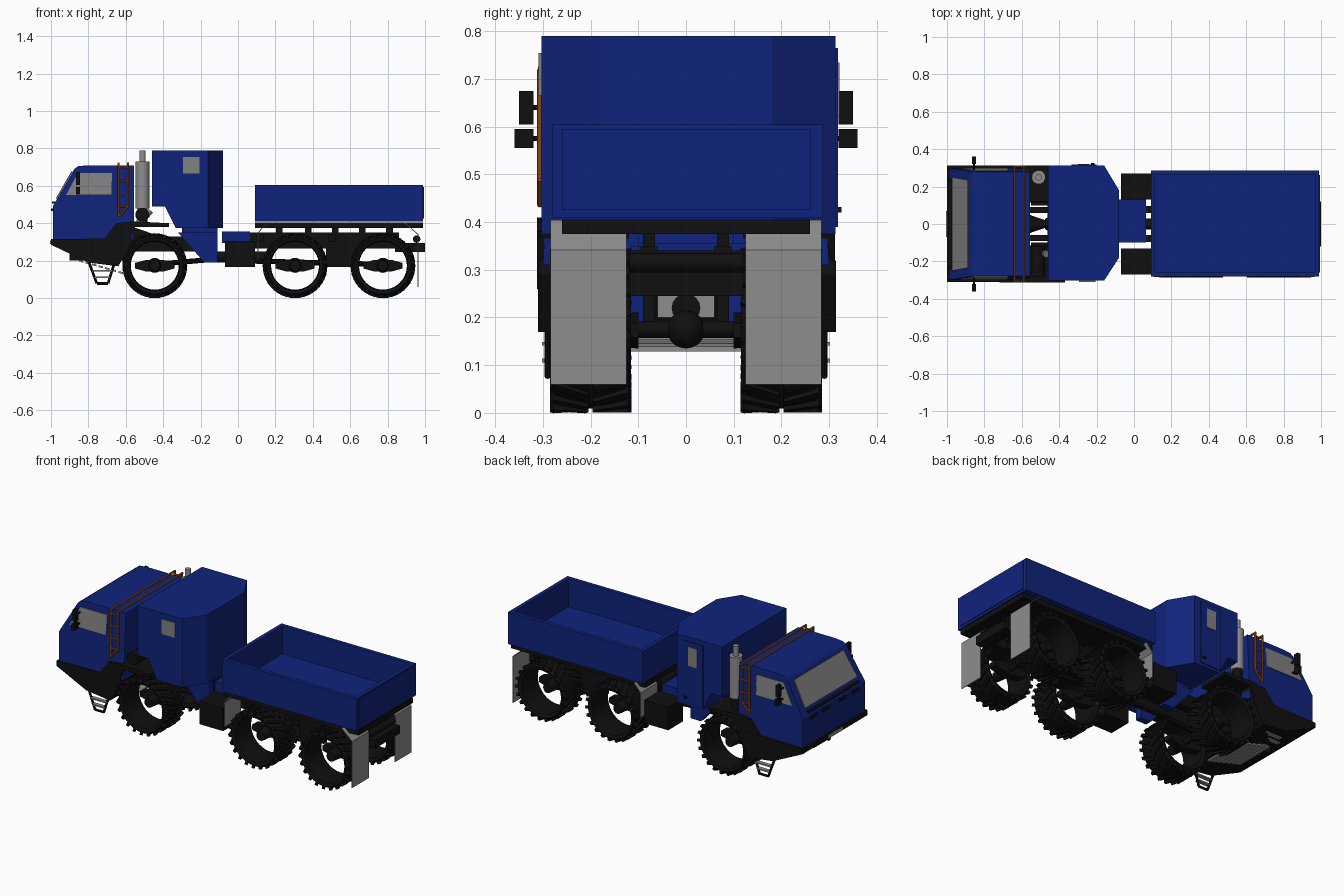
import bpy, bmesh, math
from mathutils import Vector, Matrix

if "Cube" in bpy.data.objects:
    bpy.data.objects.remove(bpy.data.objects["Cube"], do_unlink=True)


def material(name, rgb):
    m = bpy.data.materials.new(name)
    m.use_nodes = True
    m.diffuse_color = (*rgb, 1)
    m.node_tree.nodes["Principled BSDF"].inputs["Base Color"].default_value = (*rgb, 1)
    return m


BLUE = material("deep blue paint", (0.005, 0.017, 0.2))
BLACK = material("black", (0.005, 0.005, 0.005))
GREY = material("mid grey", (0.27, 0.27, 0.27))
GLASS = material("grey glass", (0.22, 0.22, 0.22))
ORANGE = material("orange", (0.42, 0.1, 0.01))


def finish(name, bm, mat, smooth=False):
    bmesh.ops.recalc_face_normals(bm, faces=bm.faces)
    me = bpy.data.meshes.new(name)
    bm.to_mesh(me)
    bm.free()
    me.materials.append(mat)
    ob = bpy.data.objects.new(name, me)
    bpy.context.collection.objects.link(ob)
    if smooth:
        bpy.ops.object.select_all(action='DESELECT')
        ob.select_set(True)
        bpy.context.view_layer.objects.active = ob
        bpy.ops.object.shade_smooth_by_angle(angle=math.radians(35))
    return ob


def extruded(name, pts, push, mat):
    """Polygon of 3D points pushed along a vector."""
    bm = bmesh.new()
    f = bm.faces.new([bm.verts.new(p) for p in pts])
    out = bmesh.ops.extrude_face_region(bm, geom=[f])
    vs = [v for v in out["geom"] if isinstance(v, bmesh.types.BMVert)]
    bmesh.ops.translate(bm, verts=vs, vec=push)
    return finish(name, bm, mat)


def prism(name, xz, y0, y1, mat):
    return extruded(name, [(x, y0, z) for x, z in xz], (0, y1 - y0, 0), mat)


def box(name, x0, x1, y0, y1, z0, z1, mat):
    return prism(name, [(x0, z0), (x1, z0), (x1, z1), (x0, z1)], y0, y1, mat)


def tube(name, a, b, r, mat, segs=10, r2=None):
    a, b = Vector(a), Vector(b)
    d = b - a
    bm = bmesh.new()
    mx = Matrix.Translation((a + b) / 2) @ d.to_track_quat('Z', 'Y').to_matrix().to_4x4()
    bmesh.ops.create_cone(bm, cap_ends=True, segments=segs, radius1=r,
                          radius2=r if r2 is None else r2, depth=d.length, matrix=mx)
    return finish(name, bm, mat, True)


def pair(fn, name, *args):
    """Run a part builder on both sides."""
    for side, s in (("right", -1), ("left", 1)):
        fn(side + "_" + name, s, *args)


def side_prism(name, s, xz, y0, y1, mat):
    prism(name, xz, s * y0, s * y1, mat)


def side_box(name, s, x0, x1, y0, y1, z0, z1, mat):
    box(name, x0, x1, s * y0, s * y1, z0, z1, mat)


# Cab: side profile, narrowing towards the roof
def cab_half(z):
    return 0.3 - max(0, z - 0.5) * 0.1


cab = prism("cab", [(-.99, .31), (-.99, .49), (-.875, .69), (-.855, .705), (-.80, .71),
                    (-.556, .71), (-.556, .31)], -1, 1, BLUE)
for v in cab.data.vertices:
    v.co.y *= cab_half(v.co.z)
extruded("windscreen", [(-.968, -.25, .53), (-.968, .25, .53), (-.885, .235, .675),
                        (-.885, -.235, .675)], (-.006, 0, .003), GLASS)
box("wiper_strip", -.995, -.975, -.24, .24, .505, .515, BLACK)
for i, y in enumerate((-.2, -.08, .08, .2)):
    box(f"front_vent_{i}", -1.0, -.985, y - .03, y + .03, .465, .48, BLACK)


def side_window(name, s):
    pts = [(-.92, .55), (-.855, .67), (-.675, .67), (-.675, .55)]
    extruded(name, [(x, s * (cab_half(z) - .002), z) for x, z in pts], (0, s * .006, 0), GLASS)


def mirror(name, s):
    box(name, -.865, -.845, s * .32, s * .35, .605, .675, BLACK)
    box(name + "_lower", -.865, -.845, s * .32, s * .36, .555, .595, BLACK)
    tube(name + "_arm", (-.855, s * .285, .64), (-.855, s * .33, .64), .005, BLACK)
    tube(name + "_lower_arm", (-.855, s * .285, .575), (-.855, s * .33, .575), .005, BLACK)


pair(side_window, "cab_window")
pair(mirror, "mirror")

# Bumper, belly guard and fenders
prism("front_bumper", [(-1, .315), (-1, .285), (-.8, .19), (-.64, .17), (-.57, .29),
                       (-.57, .32)], -.31, .314, BLACK)
box("number_panel", -1.004, -.998, -.07, .07, .288, .308, GREY)
for i in range(7):
    x = -.85 + i * .035
    z = .205 - i * .01
    prism(f"belly_slat_{i}", [(x, z), (x + .024, z - .006), (x + .024, z - .016), (x, z - .01)],
          -.13, .13, GREY)
pair(side_prism, "front_fender", [(-.72, .31), (-.65, .40), (-.56, .41), (-.37, .40), (-.37, .38),
                                  (-.55, .38), (-.60, .26), (-.64, .26)], .12, .312, BLACK)


# Boarding steps under the cab
def step(name, s):
    y = s * .29
    path = [(-.80, .2), (-.755, .078), (-.695, .078), (-.66, .19)]
    for i in range(3):
        (xa, za), (xb, zb) = path[i:i + 2]
        tube(f"{name}_frame_{i}", (xa, y, za), (xb, y, zb), .007, BLACK)
    for z in (.11, .145):
        w = .03 + (z - .078) * .36
        box(f"{name}_tread_{z}", -.725 - w, -.725 + w, y - .012, y + .012, z - .004, z + .004, GREY)


pair(step, "step")


# Orange ladders joined over the roof
def ladder(name, s):
    y = s * .306
    for x, low in ((-.638, .435), (-.588, .49)):
        tube(f"{name}_rail_{x}", (x, y, low), (x, y, .72), .006, ORANGE)
    tube(name + "_foot", (-.638, y, .435), (-.588, y, .49), .006, ORANGE)
    for z in (.49, .55, .625, .70):
        tube(f"{name}_rung_{z}", (-.638, y, z), (-.588, y, z), .005, ORANGE)


pair(ladder, "ladder")
for x in (-.638, -.588):
    tube(f"roof_rail_{x}", (x, -.31, .72), (x, .31, .72), .006, ORANGE)

# Exhaust stack and air filter behind the cab
tube("exhaust_stack", (-.51, .25, .48), (-.51, .25, .73), .037, GREY, 20)
tube("exhaust_tip", (-.51, .25, .73), (-.51, .25, .79), .017, GREY, 14)
tube("air_filter", (-.512, -.28, .445), (-.512, -.12, .445), .037, BLACK, 20)
tube("exhaust_elbow", (-.51, .25, .40), (-.51, .25, .48), .028, BLACK, 14)
tube("intake_pipe", (-.53, -.16, .40), (-.47, -.16, .47), .02, GREY, 12)

# Crew box: plan with cut rear corners, front lower edge cut away
crew = extruded("crew_box", [(-.46, -.303, .375), (-.16, -.303, .375), (-.08, -.18, .375),
                             (-.08, .18, .375), (-.16, .313, .375), (-.46, .313, .375)],
                (0, 0, .415), BLUE)
cut = prism("crew_box_cutter", [(-.5, .3), (-.33, .37), (-.39, .49), (-.5, .49)], -.5, .5, BLUE)
cut.hide_render = True
cut.hide_viewport = True
mod = crew.modifiers.new("lower cut", 'BOOLEAN')
mod.operation = 'DIFFERENCE'
mod.solver = 'EXACT'
mod.object = cut
box("crew_window_right", -.295, -.205, -.309, -.30, .665, .755, GLASS)
box("crew_door", -.335, -.20, .31, .319, .39, .765, BLUE)
box("crew_door_window", -.30, -.24, .317, .322, .62, .735, GLASS)
box("crew_door_handle", -.23, -.21, .317, .326, .42, .432, BLACK)

# Articulated joint and side tanks
pair(side_prism, "joint_bracket", [(-.32, .35), (-.11, .35), (-.11, .19), (-.18, .19)],
     .075, .115, BLUE)
box("joint_cross_plate", -.30, -.11, -.10, .10, .34, .378, BLUE)
box("joint_block", -.085, .065, -.10, .13, .295, .355, BLUE)
tube("joint_shaft", (-.2, 0, .22), (.15, 0, .22), .03, BLACK, 16)
pair(side_box, "side_tank", -.07, .09, .13, .27, .165, .305, BLACK)

# Chassis rails and cross members
pair(side_box, "front_rail", -.9, -.12, .06, .09, .25, .33, BLACK)
pair(side_box, "rear_rail", .0, .86, .06, .095, .265, .35, BLACK)
pair(side_box, "bogie_hanger", .47, .64, .065, .09, .165, .27, BLACK)
pair(side_box, "tow_arm", .84, .99, .05, .085, .245, .295, BLACK)
box("engine_block", -.9, -.6, -.06, .06, .2, .34, BLACK)
box("gearbox_plate", -.6, -.59, -.06, .06, .2, .30, GREY)
tube("gearbox_cone", (-.59, 0, .33), (-.46, 0, .33), .06, BLACK, 16, .015)
box("rear_cross_bar", .93, 1.0, -.12, .12, .245, .295, BLACK)
tube("rear_roll_bar", (.955, -.12, .315), (.955, .12, .315), .02, BLACK, 14)
tube("drive_shaft", (.0, 0, .2), (.775, 0, .18), .014, BLACK)
tube("front_drive_shaft", (-.445, 0, .18), (-.1, 0, .21), .014, BLACK)
for x in (.12, .5, .82):
    box(f"cross_member_{x}", x - .02, x + .02, -.12, .12, .30, .34, BLACK)

# Cargo bed
box("bed_frame", .09, .99, -.26, .26, .375, .405, BLACK)
for i, x in enumerate((.22, .375, .52, .665, .81)):
    pair(side_box, f"bed_mount_{i}", x - .018, x + .018, .065, .09, .345, .38, BLACK)
box("bed_floor", .09, .99, -.281, .287, .41, .435, BLUE)
box("bed_right_wall", .09, .99, -.281, -.258, .41, .605, BLUE)
box("bed_left_wall", .09, .99, .264, .287, .41, .605, BLUE)
box("bed_front_wall", .09, .113, -.281, .287, .41, .605, BLUE)
box("bed_tailgate", .967, .99, -.281, .287, .41, .605, BLUE)
box("tailgate_panel", .988, .994, -.26, .262, .425, .595, BLUE)

# Bent mud flaps
pair(side_prism, "rear_flap", [(.89, .40), (.96, .34), (.96, .06), (.964, .06), (.964, .342),
                               (.893, .404)], .125, .284, GREY)
pair(side_prism, "middle_flap", [(.15, .40), (.105, .35), (.105, .2), (.109, .2), (.109, .348),
                                 (.153, .398)], .125, .284, GREY)


# Wheels: open ring tyre with staggered lugs, hub and knuckle
def wheel(name, s, x):
    centre = Vector((x, s * .2, .173))
    profile = [(.132, -.078), (.15, -.085), (.162, -.072), (.164, 0), (.162, .072),
               (.15, .085), (.132, .078), (.128, 0)]
    bm = bmesh.new()
    n = 40
    rings = []
    for i in range(n):
        a = math.tau * i / n
        rings.append([bm.verts.new(centre + Vector((r * math.cos(a), y, r * math.sin(a))))
                      for r, y in profile])
    for i in range(n):
        p, q = rings[i], rings[(i + 1) % n]
        for j in range(len(profile)):
            k = (j + 1) % len(profile)
            bm.faces.new((p[j], p[k], q[k], q[j]))
    for i in range(44):
        edge = 1 if i % 2 else -1
        mx = (Matrix.Translation(centre) @ Matrix.Rotation(math.tau * i / 44, 4, 'Y')
              @ Matrix.Translation((.162, edge * .045, 0))
              @ Matrix.Rotation(edge * .45, 4, 'X') @ Matrix.Diagonal((.02, .082, .017, 1)))
        bmesh.ops.create_cube(bm, size=1, matrix=mx)
    finish(name + "_tyre", bm, BLACK, True)
    tube(name + "_hub", (x, s * .10, .173), (x, s * .22, .173), .038, BLACK, 16, .028)
    prism(name + "_knuckle", [(x + a, .173 + b) for a, b in
                              ((-.105, .015), (-.05, .03), (.05, .03), (.105, .015),
                               (.105, -.015), (.05, -.03), (-.05, -.03), (-.105, -.015))],
          s * .10, s * .15, BLACK)


for label, x in (("front", -.445), ("middle", .305), ("rear", .775)):
    pair(wheel, label + "_wheel", x)
    tube(label + "_axle", (x, -.15, .175), (x, .15, .175), .018, BLACK, 14)
    ball = bmesh.new()
    bmesh.ops.create_uvsphere(ball, u_segments=16, v_segments=10, radius=.04,
                              matrix=Matrix.Translation((x, 0, .175)))
    finish(label + "_differential", ball, BLACK, True)
